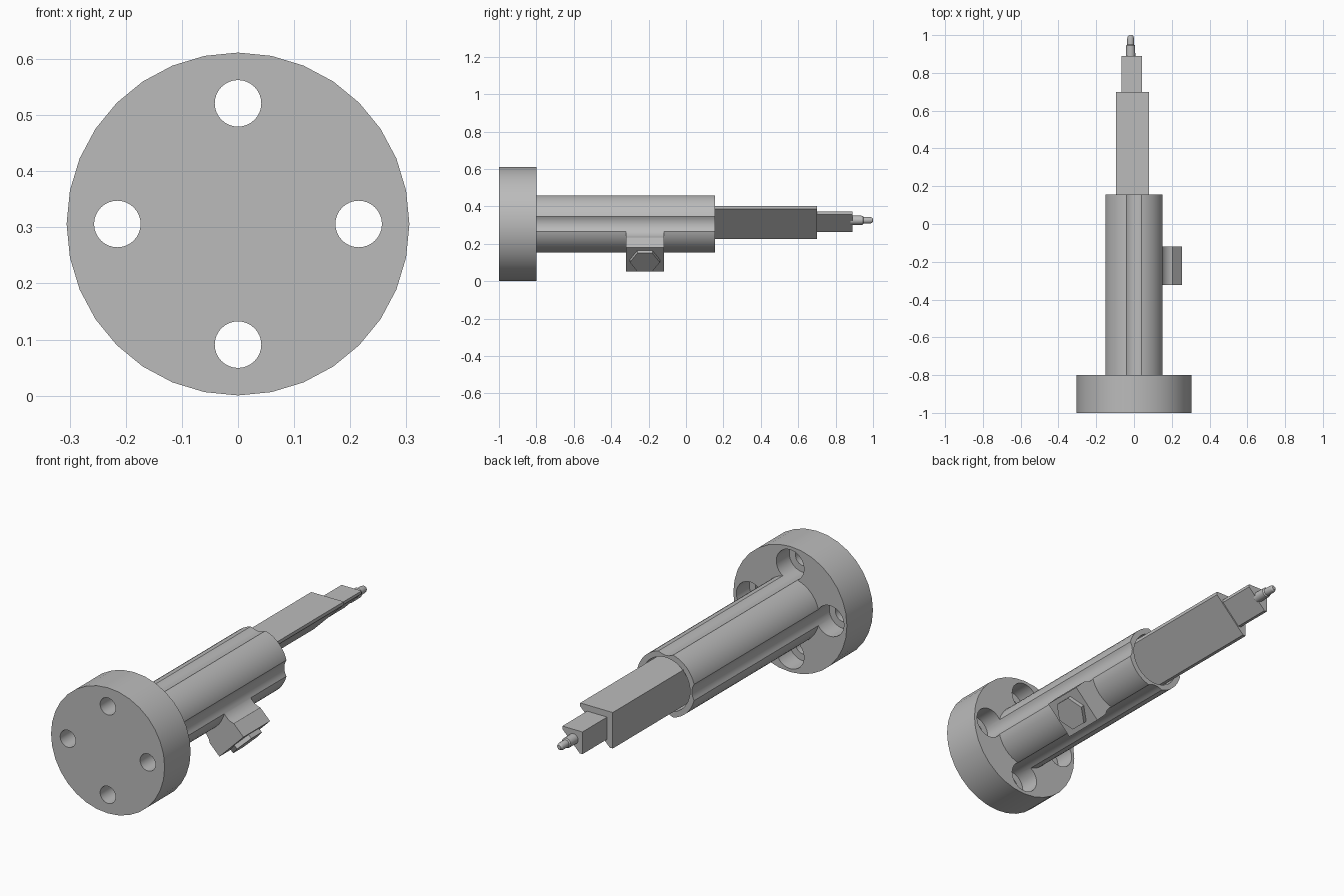
import bpy, bmesh, math
from mathutils import Matrix, Vector

if "Cube" in bpy.data.objects:
    bpy.data.objects.remove(bpy.data.objects["Cube"], do_unlink=True)

AXIS_Z = 0.306
steel = bpy.data.materials.new("plain grey steel")
steel.use_nodes = True
GREY = (0.5, 0.5, 0.5, 1)
steel.diffuse_color = GREY
steel.node_tree.nodes["Principled BSDF"].inputs["Base Color"].default_value = GREY


def frame(u, v, w):
    """Matrix that maps local axes to u, v, w around the main axis."""
    m = Matrix((u, v, w)).transposed().to_4x4()
    m.translation = Vector((0, 0, AXIS_Z))
    return m


D = math.sqrt(0.5)
ALONG = frame((1, 0, 0), (0, 0, 1), (0, 1, 0))      # extrude along y
CLAMP = frame((0, 1, 0), (D, 0, D), (D, 0, -D))     # extrude down and outward


def ring(radius, cx=0, cy=0, n=32):
    return [(cx + radius * math.cos(math.tau * i / n),
             cy + radius * math.sin(math.tau * i / n)) for i in range(n)]


def loft(name, sections, matrix):
    """Solid through (height, outline) sections with equal point counts."""
    bm = bmesh.new()
    loops = [[bm.verts.new(matrix @ Vector((x, y, h))) for x, y in pts]
             for h, pts in sections]
    bm.faces.new(loops[0])
    bm.faces.new(loops[-1])
    for a, b in zip(loops, loops[1:]):
        n = len(a)
        for i in range(n):
            j = (i + 1) % n
            bm.faces.new((a[i], a[j], b[j], b[i]))
    bmesh.ops.recalc_face_normals(bm, faces=bm.faces)
    mesh = bpy.data.meshes.new(name)
    bm.to_mesh(mesh)
    bm.free()
    mesh.materials.append(steel)
    ob = bpy.data.objects.new(name, mesh)
    bpy.context.collection.objects.link(ob)
    return ob


def prism(name, pts, start, end, matrix=ALONG):
    return loft(name, [(start, pts), (end, pts)], matrix)


def activate(ob):
    bpy.ops.object.select_all(action='DESELECT')
    ob.select_set(True)
    bpy.context.view_layer.objects.active = ob


def combine(ob, other, operation):
    mod = ob.modifiers.new("cut", 'BOOLEAN')
    mod.operation, mod.solver, mod.object = operation, 'EXACT', other
    activate(ob)
    bpy.ops.object.modifier_apply(modifier=mod.name)
    bpy.data.objects.remove(other, do_unlink=True)


# Flange, tube and clamp block as one body
body = prism("flanged_tube", ring(0.3055), -1, -0.8)
combine(body, prism("tube", ring(0.157, n=48), -0.86, 0.155), 'UNION')
W, Y0, Y1 = 0.0915, -0.322, -0.118
block = [(Y0, -W), (Y1, -W), (Y1, W), (Y0, W)]
combine(body, prism("clamp_block", block, 0.1, 0.269, CLAMP), 'UNION')

# Bolt holes, with counterbores that run on as grooves along the tube
for dx, dz in ((1, 0), (0, 1), (-1, 0), (0, -1)):
    cx, cz = 0.215 * dx, 0.215 * dz
    combine(body, prism("groove", ring(0.0745, cx, cz), -0.9, 0.3), 'DIFFERENCE')
    combine(body, prism("hole", ring(0.0415, cx, cz), -1.1, -0.85), 'DIFFERENCE')
combine(body, prism("bore", ring(0.13, n=48), -0.78, 0.3), 'DIFFERENCE')

# Hexagonal screw head on the clamp block
prism("clamp_screw_head", ring(0.08, -0.22, 0, 6), 0.26, 0.29, CLAMP)


def wedge(low, high, flat):
    """Right-angled triangle outline with its two sharp corners cut flat."""
    return [(low, -low), (high, -low), (high, -low - flat),
            (low + flat, -high), (low, -high)]


# Triangular bar in the bore, and its smaller end step
prism("triangular_bar", wedge(-0.096, 0.079, 0.016), -0.79, 0.7)
prism("bar_end_step", wedge(-0.066, 0.042, 0.014), 0.69, 0.89)

# Round stepped tip
steps = [(0.88, 0.025), (0.945, 0.024), (0.95, 0.018),
         (0.982, 0.018), (0.994, 0.015), (1.0, 0.009)]
tip = loft("tip", [(y, ring(r, -0.018, 0.02, 24)) for y, r in steps], ALONG)

for ob in (body, tip):
    activate(ob)
    bpy.ops.object.shade_smooth_by_angle(angle=math.radians(30))
